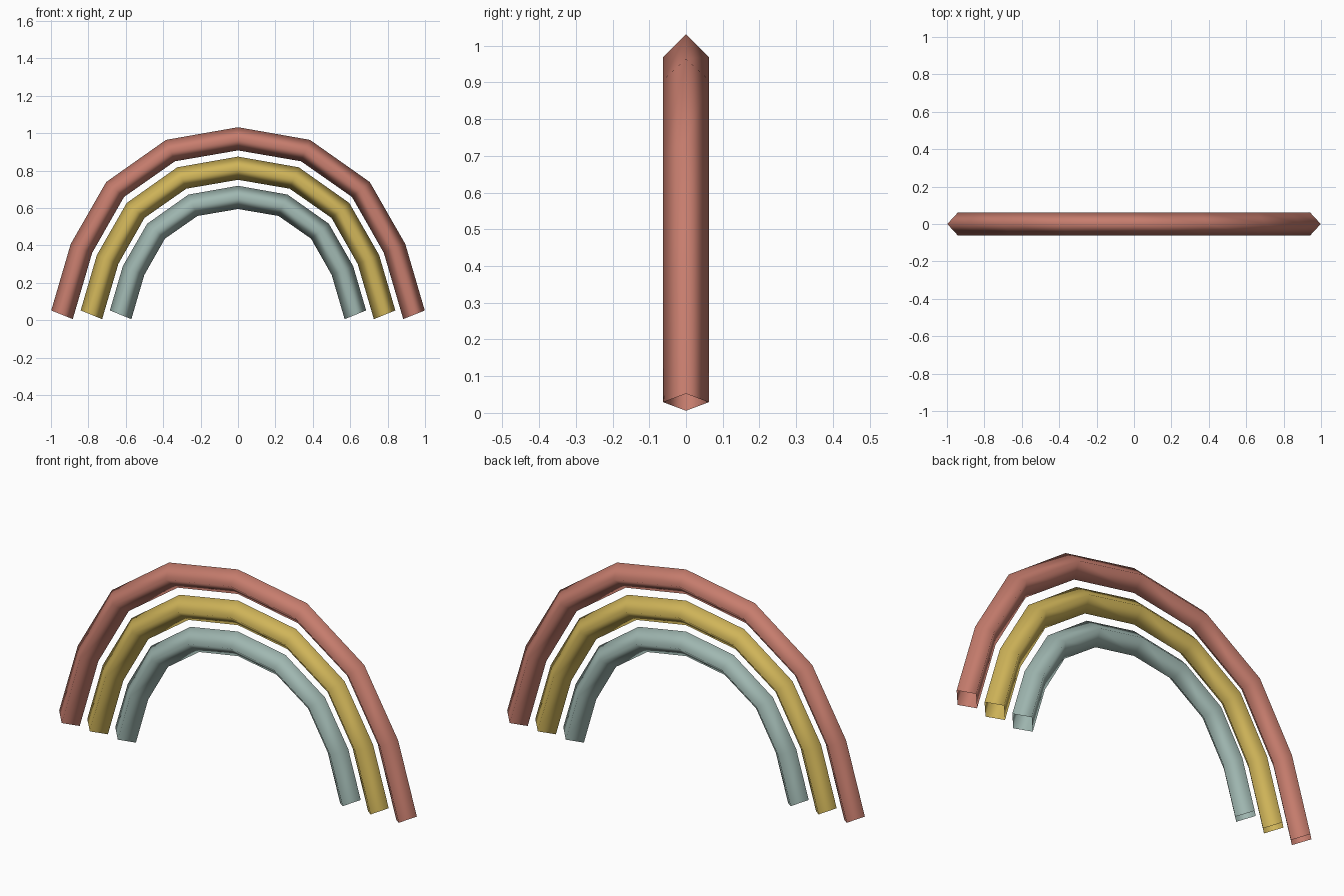
import bpy, bmesh, math

if "Cube" in bpy.data.objects:
    bpy.data.objects.remove(bpy.data.objects["Cube"])

R = 0.062        # half width of the diamond section
BASE = 0.029     # height of the centre line at the feet
# Half of the outer arch centre line: x, height above BASE, outward angle in degrees
HALF = [(0.941, 0.0, 22), (0.837, 0.355, 22.5), (0.657, 0.670, 40),
        (0.361, 0.878, 67), (0.0, 0.941, 90)]
PATH = HALF + [(-x, z, 180 - a) for x, z, a in reversed(HALF[:-1])]


def material(name, colour):
    m = bpy.data.materials.new(name)
    m.diffuse_color = (*colour, 1)
    m.use_nodes = True
    m.node_tree.nodes["Principled BSDF"].inputs["Base Color"].default_value = m.diffuse_color
    return m


def arch(name, scale, mat):
    """Open-ended diamond tube swept along the scaled centre line."""
    bm = bmesh.new()
    rings = []
    for x, z, a in PATH:
        dx, dz = math.cos(math.radians(a)), math.sin(math.radians(a))
        cx, cz = x * scale, BASE + z * scale
        rings.append([bm.verts.new((cx + dx * R * u, R * v, cz + dz * R * u))
                      for u, v in ((1, 0), (0, 1), (-1, 0), (0, -1))])
    for r, s in zip(rings, rings[1:]):
        for i in range(4):
            j = (i + 1) % 4
            f = bm.faces.new((r[i], r[j], s[j], s[i]))
            f.smooth = True
    # Point every face away from the tube's centre line
    bm.normal_update()
    first = bm.faces[:][0] if bm.faces else None
    if first.normal.x < 0:
        bmesh.ops.reverse_faces(bm, faces=bm.faces[:])
    me = bpy.data.meshes.new(name)
    bm.to_mesh(me)
    bm.free()
    me.materials.append(mat)
    bpy.context.collection.objects.link(bpy.data.objects.new(name, me))


# Three nested arches
arch("outer_arch", 1.0, material("coral red", (0.57, 0.205, 0.155)))
arch("middle_arch", 0.833, material("mustard yellow", (0.63, 0.46, 0.10)))
arch("inner_arch", 0.667, material("pale teal", (0.35, 0.475, 0.44)))
